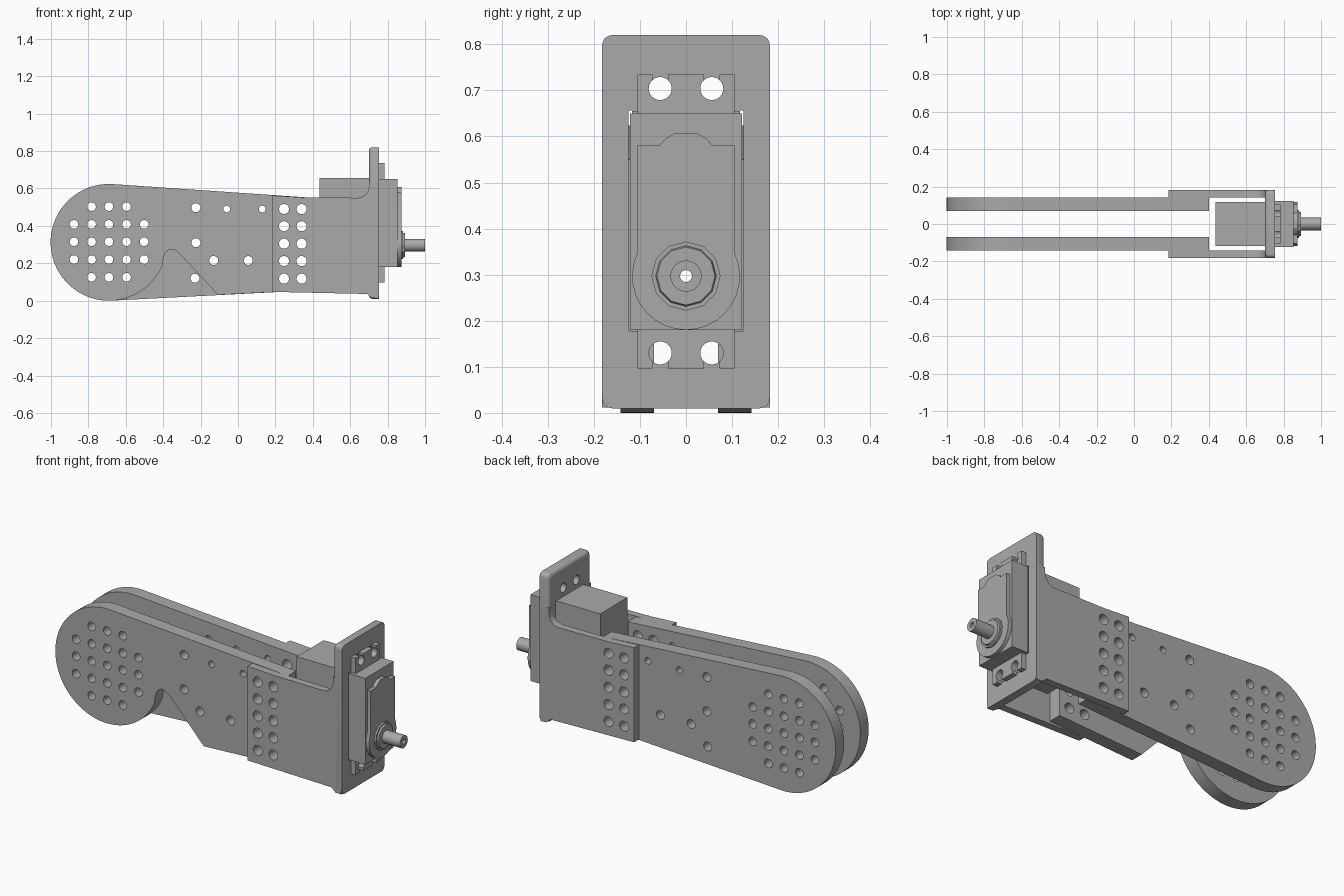
import bpy, bmesh, math

cube = bpy.data.objects.get("Cube")
if cube:
    bpy.data.objects.remove(cube, do_unlink=True)

GREY = (0.4, 0.4, 0.4, 1)
mat = bpy.data.materials.new("plain_grey")
mat.use_nodes = True
mat.diffuse_color = GREY
bsdf = next(n for n in mat.node_tree.nodes if n.type == 'BSDF_PRINCIPLED')
bsdf.inputs["Base Color"].default_value = GREY


# --- helpers ---
def arc(cx, cz, r, start, end, n):
    angles = [math.radians(start + (end - start) * i / n) for i in range(n + 1)]
    return [(cx + r * math.cos(a), cz + r * math.sin(a)) for a in angles]


def circle(cx, cz, r, n=24):
    return arc(cx, cz, r, 0, 360, n)[:-1]


def rect(u0, u1, v0, v1):
    return [(u0, v0), (u1, v0), (u1, v1), (u0, v1)]


def rounded_rect(u, v0, v1, r, n=5):
    return (arc(u - r, v1 - r, r, 0, 90, n) + arc(r - u, v1 - r, r, 90, 180, n)
            + arc(r - u, v0 + r, r, 180, 270, n) + arc(u - r, v0 + r, r, 270, 360, n))


def add_loft(bm, sections, axis):
    """Join matching outlines placed along an axis, with closed ends."""
    loops = []
    for outline, d in sections:
        loops.append([bm.verts.new((p, d, q) if axis == 'y' else (d, p, q))
                      for p, q in outline])
    for a, b in zip(loops, loops[1:]):
        for i in range(len(a)):
            j = (i + 1) % len(a)
            bm.faces.new((a[i], a[j], b[j], b[i]))
    bm.faces.new(loops[0])
    bm.faces.new(loops[-1])


def finish(name, bm):
    bmesh.ops.recalc_face_normals(bm, faces=bm.faces[:])
    mesh = bpy.data.meshes.new(name)
    bm.to_mesh(mesh)
    bm.free()
    mesh.materials.append(mat)
    obj = bpy.data.objects.new(name, mesh)
    bpy.context.collection.objects.link(obj)
    return obj


def loft(name, sections, axis):
    bm = bmesh.new()
    add_loft(bm, sections, axis)
    return finish(name, bm)


def prism(name, outline, axis, a, b):
    return loft(name, [(outline, a), (outline, b)], axis)


def cut(obj, outlines, axis, a, b):
    """Subtract separate straight prisms from a part."""
    bm = bmesh.new()
    for outline in outlines:
        add_loft(bm, [(outline, a), (outline, b)], axis)
    cutter = finish("cutter", bm)
    cutter.hide_render = True
    mod = obj.modifiers.new("holes", 'BOOLEAN')
    mod.operation = 'DIFFERENCE'
    mod.solver = 'EXACT'
    mod.object = cutter
    graph = bpy.context.evaluated_depsgraph_get()
    graph.update()
    mesh = bpy.data.meshes.new_from_object(obj.evaluated_get(graph))
    obj.modifiers.clear()
    obj.data = mesh
    bpy.data.objects.remove(cutter, do_unlink=True)


parts = []

# --- hole patterns ---
ROWS = [0.125, 0.22, 0.315, 0.408, 0.503]
COLS = [-0.877, -0.783, -0.69, -0.596, -0.502]
round_end = [circle(x, z, 0.023) for i, x in enumerate(COLS) for j, z in enumerate(ROWS)
             if not (i in (0, 4) and j in (0, 4))]
middle = [circle(x, z, 0.024) for x, z in
          [(-0.225, 0.497), (-0.225, 0.31), (-0.13, 0.215), (0.055, 0.215)]]
middle += [circle(x, 0.49, 0.018) for x in (-0.06, 0.13)]
low_hole = [circle(-0.23, 0.12, 0.024)]
joint = [circle(x, z, 0.027) for x in (0.246, 0.34) for z in (0.118, 0.212, 0.305, 0.398, 0.49)]

# --- arm plates: the right one has a notch in its lower edge ---
CX, CZ, R = -0.69, 0.312, 0.312
tail = [(0.4, 0.056), (0.4, 0.55)]
left_outline = tail + arc(CX, CZ, R, 86, 273, 48)
notch = [(-0.4, 0.225), (-0.392, 0.25), (-0.378, 0.268), (-0.358, 0.275),
         (-0.338, 0.27), (-0.318, 0.257), (-0.107, 0.031)]
right_outline = tail + arc(CX, CZ, R, 86, 336, 60) + notch
for name, outline, side, extra in (("left_arm_plate", left_outline, 1, low_hole),
                                   ("right_arm_plate", right_outline, -1, [])):
    arm = prism(name, outline, 'y', side * 0.07, side * 0.142)
    cut(arm, round_end + middle + joint + extra, 'y', -0.3, 0.3)
    parts.append(arm)

# --- bracket cheeks ---
cheek_outline = ([(0.185, 0.047), (0.185, 0.562), (0.34, 0.553)]
                 + arc(0.64, 0.61, 0.06, 270, 360, 8)
                 + [(0.7, 0.64), (0.75, 0.64), (0.75, 0.012), (0.715, 0.014), (0.69, 0.036)])
for name, side in (("left_bracket_cheek", 1), ("right_bracket_cheek", -1)):
    cheek = prism(name, cheek_outline, 'y', side * 0.142, side * 0.182)
    cut(cheek, joint, 'y', -0.3, 0.3)
    parts.append(cheek)

# --- bracket face plate with rounded rear rim ---
steps = [(0.7, 0.018), (0.703, 0.009), (0.709, 0.003), (0.718, 0), (0.755, 0)]
plate = loft("bracket_face_plate",
             [(rounded_rect(0.182 - s, 0.01 + s, 0.82 - s, 0.022), x) for x, s in steps], 'x')
screws = [circle(y, z, 0.025) for y in (-0.056, 0.056) for z in (0.13, 0.704)]
cut(plate, screws + [rect(-0.125, 0.125, 0.178, 0.656)], 'x', 0.6, 0.85)
parts.append(plate)

# --- motor mounting tabs with open slots ---
for name, low, high, s0, s1 in (("upper_motor_tab", 0.64, 0.735, 0.704, 0.8),
                                ("lower_motor_tab", 0.096, 0.19, 0.03, 0.13)):
    tab = prism(name, rect(-0.105, 0.105, low, high), 'x', 0.755, 0.783)
    cut(tab, screws, 'x', 0.7, 0.85)
    cut(tab, [rect(y - 0.017, y + 0.017, s0, s1) for y in (-0.056, 0.056)], 'x', 0.7, 0.85)
    parts.append(tab)

# --- motor body, cover, collar and shaft, all with a central bore ---
SZ = 0.297
bump = [(0.105, 0.58), (0.058, 0.58), (0.045, 0.595), (0.022, 0.608)]
cover_outline = (arc(0, SZ, 0.117, 154, 386, 20) + bump
                 + [(-y, z) for y, z in reversed(bump)])
motor = [
    prism("motor_body", rect(-0.117, 0.117, 0.18, 0.655), 'x', 0.435, 0.755),
    prism("motor_front_case", rect(-0.122, 0.122, 0.18, 0.65), 'x', 0.755, 0.853),
    prism("motor_cover", cover_outline, 'x', 0.853, 0.873),
    prism("shaft_collar", circle(0, SZ, 0.075, 12), 'x', 0.873, 0.883),
    loft("shaft_collar_step", [(circle(0, SZ, 0.066, 12), 0.883),
                               (circle(0, SZ, 0.063, 12), 0.892)], 'x'),
    prism("output_shaft", circle(0, SZ, 0.034), 'x', 0.892, 1.0),
]
for part in motor:
    cut(part, [circle(0, SZ, 0.013, 16)], 'x', 0.3, 1.2)
parts += motor

# --- smooth curved walls, keep edges sharp ---
bpy.ops.object.select_all(action='DESELECT')
for part in parts:
    part.select_set(True)
bpy.context.view_layer.objects.active = parts[0]
bpy.ops.object.shade_smooth_by_angle(angle=math.radians(28))
